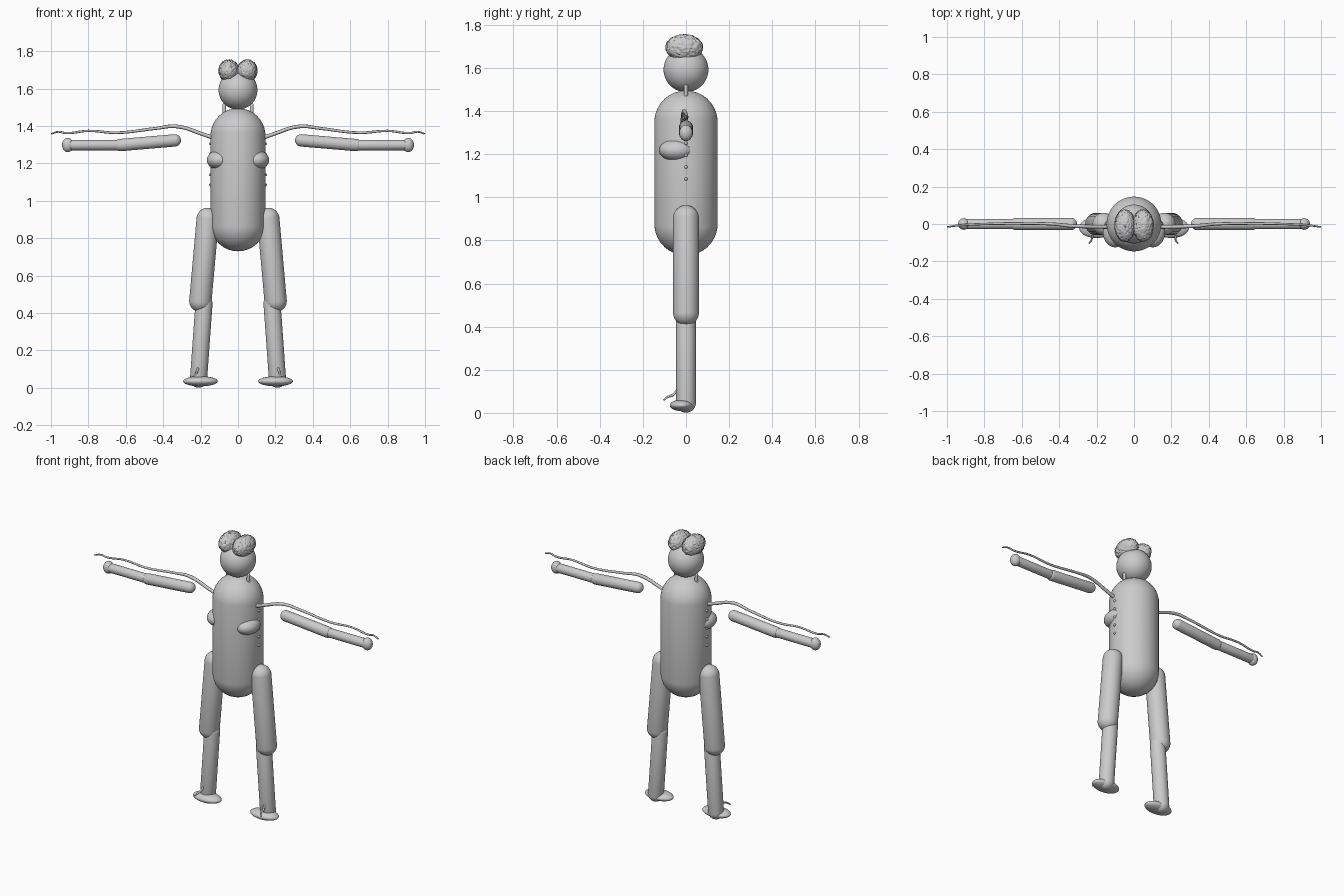
import bpy, bmesh
from mathutils import Vector, Matrix, noise

if "Cube" in bpy.data.objects:
    bpy.data.objects.remove(bpy.data.objects["Cube"])


def finish(name, bm):
    me = bpy.data.meshes.new(name)
    bmesh.ops.recalc_face_normals(bm, faces=bm.faces[:])
    for f in bm.faces:
        f.smooth = True
    bm.to_mesh(me)
    bm.free()
    ob = bpy.data.objects.new(name, me)
    bpy.context.collection.objects.link(ob)
    return ob


def ellipsoid(name, centre, radii, seg=32, rings=20):
    bm = bmesh.new()
    bmesh.ops.create_uvsphere(bm, u_segments=seg, v_segments=rings, radius=1)
    for v in bm.verts:
        v.co = Vector(a * b for a, b in zip(v.co, radii)) + Vector(centre)
    return finish(name, bm)


def capsule(name, a, b, r, seg=32):
    """Sphere split at the equator and stretched between two cap centres."""
    a, b = Vector(a), Vector(b)
    bm = bmesh.new()
    bmesh.ops.create_uvsphere(bm, u_segments=seg, v_segments=17, radius=r)
    half = (b - a).length / 2
    for v in bm.verts:
        v.co.z += half if v.co.z > 0 else -half
    rot = (b - a).to_track_quat('Z', 'Y').to_matrix().to_4x4()
    bm.transform(Matrix.Translation((a + b) / 2) @ rot)
    return finish(name, bm)


def nerve(name, pts):
    """Tapered smooth tube through (x, y, z, radius) points."""
    cu = bpy.data.curves.new(name, 'CURVE')
    cu.dimensions = '3D'
    cu.bevel_depth = 1.0
    cu.bevel_resolution = 2
    cu.resolution_u = 6
    cu.use_fill_caps = True
    sp = cu.splines.new('BEZIER')
    sp.bezier_points.add(len(pts) - 1)
    for bp, p in zip(sp.bezier_points, pts):
        bp.co = p[:3]
        bp.radius = p[3]
        bp.handle_left_type = bp.handle_right_type = 'AUTO'
    ob = bpy.data.objects.new(name, cu)
    bpy.context.collection.objects.link(ob)
    bpy.ops.object.select_all(action='DESELECT')
    ob.select_set(True)
    bpy.context.view_layer.objects.active = ob
    bpy.ops.object.convert(target='MESH')


def brain_half(name, s):
    bm = bmesh.new()
    bmesh.ops.create_icosphere(bm, subdivisions=5, radius=1)
    for v in bm.verts:
        n = v.co.copy()
        p = Vector((n.x * 0.053, n.y * 0.084, n.z * 0.058))
        fold = abs(noise.noise(p * 90 + Vector((s * 7, 0, 0))))
        grain = noise.noise(p * 260)
        p += n * (0.004 - 0.012 * fold + 0.003 * grain)
        v.co = p + Vector((s * 0.049, -0.008, 1.695))
    return finish(name, bm)


# Trunk and head
capsule("torso", (0, 0, 0.877), (0, 0, 1.348), 0.147, 48)
ellipsoid("head", (0, 0, 1.592), (0.104, 0.104, 0.104), 48, 32)

for s, side in ((-1, "left"), (1, "right")):
    brain_half(f"brain_half_{side}", s)

    # Arms
    capsule(f"upper_arm_{side}", (s * 0.338, 0, 1.323), (s * 0.63, 0, 1.298), 0.033)
    capsule(f"forearm_{side}", (s * 0.65, 0, 1.298), (s * 0.905, 0, 1.298), 0.028)
    ellipsoid(f"hand_{side}", (s * 0.91, 0, 1.298), (0.031, 0.031, 0.038))

    # Legs
    capsule(f"thigh_{side}", (s * 0.162, 0, 0.903), (s * 0.201, 0, 0.465), 0.06)
    capsule(f"shin_{side}", (s * 0.182, 0, 0.45), (s * 0.211, 0, 0.047), 0.046)
    ellipsoid(f"foot_{side}", (s * 0.201, -0.02, 0.035), (0.093, 0.055, 0.027))

    # Side organs, neck vessels and nerve nodes
    ellipsoid(f"side_organ_{side}", (s * 0.1, -0.042, 1.218), (0.067, 0.083, 0.052))
    capsule(f"neck_vessel_{side}", (s * 0.072, 0, 1.45), (s * 0.074, 0, 1.512), 0.01, 16)
    for i, z in enumerate((1.305, 1.25, 1.195, 1.14, 1.085)):
        ellipsoid(f"nerve_node_{side}_{i}", (s * 0.147, 0, z), (0.008,) * 3, 12, 8)

    # Arm nerve, thinning towards the fingers
    nerve(f"arm_nerve_{side}", [
        (s * 0.10, -0.015, 1.325, 0.011), (s * 0.18, -0.015, 1.353, 0.010),
        (s * 0.33, -0.010, 1.398, 0.010), (s * 0.44, 0.0, 1.387, 0.008),
        (s * 0.65, 0.003, 1.364, 0.007), (s * 0.80, 0.0, 1.374, 0.006),
        (s * 0.92, -0.006, 1.362, 0.006), (s * 0.96, -0.010, 1.369, 0.005),
        (s * 0.998, -0.016, 1.358, 0.004)])

    # Leg nerve, hidden in the leg and leaving above the foot
    dx = 0.005 if s < 0 else 0
    nerve(f"leg_nerve_{side}", [
        (s * 0.165, 0, 0.85, 0.009), (s * 0.185, 0, 0.45, 0.008),
        (s * 0.207, -0.02, 0.14, 0.006), (s * 0.216, -0.047, 0.098, 0.006),
        (s * 0.222, -0.062, 0.082, 0.006), (s * (0.222 + dx), -0.085, 0.074, 0.005),
        (s * (0.235 + dx), -0.103, 0.06, 0.004)])
